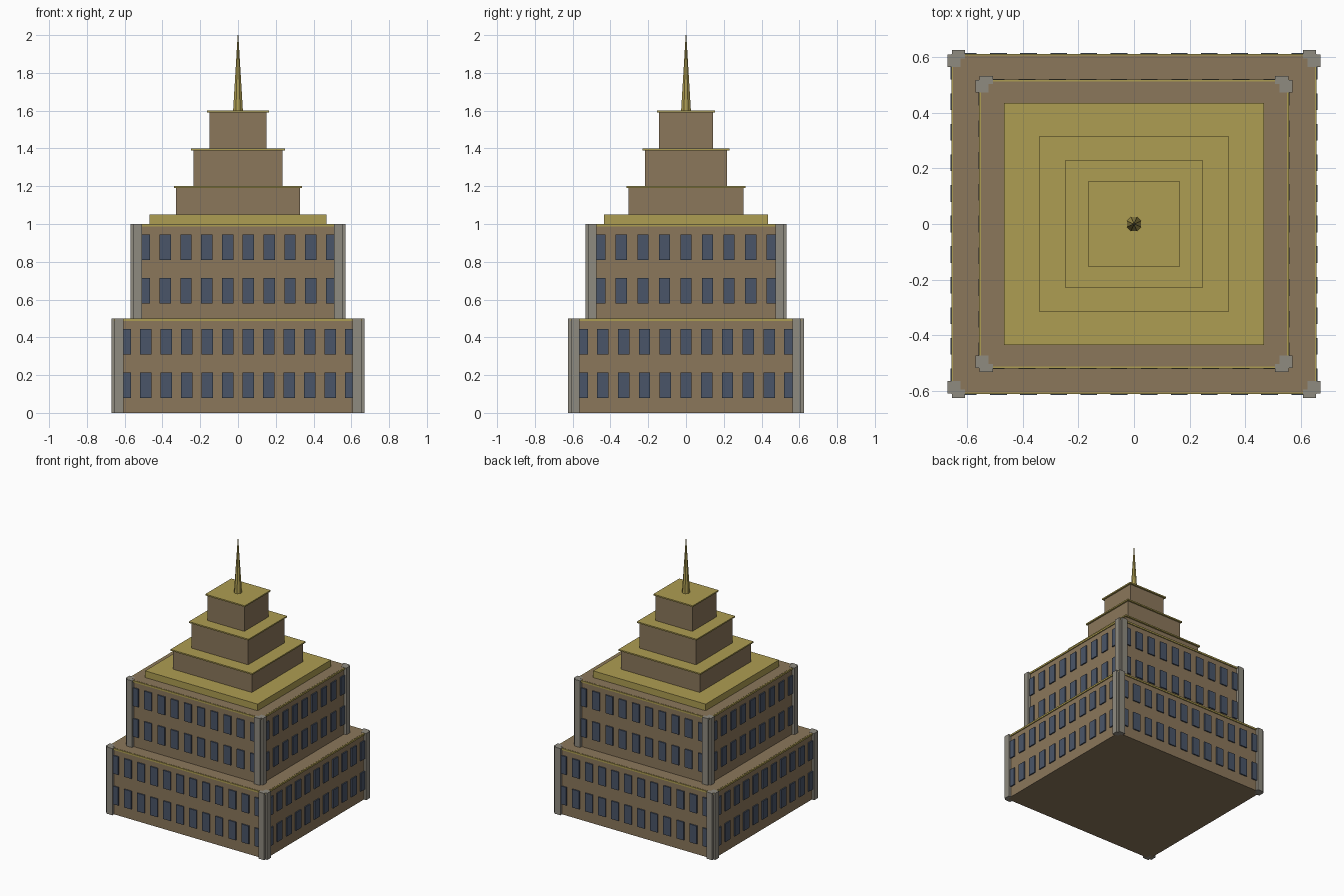
import bpy
import bmesh
from math import radians
from mathutils import Matrix, Vector

cube = bpy.data.objects.get("Cube")
if cube:
    bpy.data.objects.remove(cube, do_unlink=True)


def linear(c):
    c /= 255
    return c / 12.92 if c <= 0.04045 else ((c + 0.055) / 1.055) ** 2.4


def material(name, *rgb):
    mat = bpy.data.materials.new(name)
    colour = (*[linear(c) for c in rgb], 1)
    mat.use_nodes = True
    mat.diffuse_color = colour
    bsdf = mat.node_tree.nodes["Principled BSDF"]
    bsdf.inputs["Base Color"].default_value = colour
    return mat


stone = material("brown stone", 139, 119, 91)
brass = material("brass trim", 174, 157, 82)
grey = material("grey pier", 143, 139, 128)
glass = material("blue glass", 74, 85, 104)


def add_box(bm, low, high):
    low, high = Vector(low), Vector(high)
    size = Matrix.Diagonal((*(high - low), 1))
    bmesh.ops.create_cube(bm, size=1, matrix=Matrix.Translation((low + high) / 2) @ size)


def finish(bm, name, mat):
    bmesh.ops.recalc_face_normals(bm, faces=bm.faces)
    mesh = bpy.data.meshes.new(name)
    bm.to_mesh(mesh)
    bm.free()
    mesh.materials.append(mat)
    obj = bpy.data.objects.new(name, mesh)
    bpy.context.collection.objects.link(obj)
    return obj


def block(name, x, y, bottom, top, mat):
    """Box centred on the tower axis, given by half width and half depth."""
    bm = bmesh.new()
    add_box(bm, (-x, -y, bottom), (x, y, top))
    return finish(bm, name, mat)


def windows(name, x, y, columns, rows):
    """Raised panes on all four walls, one per equal bay."""
    bm = bmesh.new()
    for half, wall, count, turned in ((x, y, columns, False), (y, x, columns - 1, True)):
        bay = 2 * half / count
        for i in range(count):
            u = -half + bay * (i + 0.5)
            for z in rows:
                for side in (-1, 1):
                    inner, outer = sorted((side * (wall - 0.01), side * (wall + 0.009)))
                    low, high = (u - 0.03, inner), (u + 0.03, outer)
                    if turned:
                        low, high = low[::-1], high[::-1]
                    add_box(bm, (*low, z), (*high, z + 0.136))
    return finish(bm, name, glass)


def piers(name, x, y, bottom, top):
    """Notched corner piers: each is two overlapping boxes."""
    bm = bmesh.new()
    for sx in (-1, 1):
        for sy in (-1, 1):
            for x0, x1, y0, y1 in ((-0.043, 0.005, -0.01, 0.02),
                                   (-0.026, 0.02, -0.04, 0.005)):
                xs = sorted((sx * (x + x0), sx * (x + x1)))
                ys = sorted((sy * (y + y0), sy * (y + y1)))
                add_box(bm, (xs[0], ys[0], bottom), (xs[1], ys[1], top))
    return finish(bm, name, grey)


# Two windowed lower tiers with brass rims and corner piers
for name, x, y, bottom, top, columns in (("base", 0.65, 0.605, 0, 0.5, 12),
                                         ("middle", 0.55, 0.513, 0.5, 1, 10)):
    block(name + "_walls", x, y, bottom, top, stone)
    block(name + "_rim", x + 0.007, y + 0.007, top - 0.014, top - 0.001, brass)
    windows(name + "_windows", x, y, columns, (bottom + 0.079, bottom + 0.309))
    piers(name + "_piers", x, y, bottom, top + 0.001)

# Brass plinth between the lower and upper tiers
block("plinth", 0.468, 0.435, 1, 1.05, brass)

# Three stepped upper tiers, each capped by a thin brass slab
for name, x, y, bottom, top in (("lower_step", 0.328, 0.304, 1.05, 1.2),
                                ("central_step", 0.236, 0.217, 1.2, 1.4),
                                ("upper_step", 0.152, 0.142, 1.4, 1.6)):
    block(name, x, y, bottom, top - 0.01, stone)
    block(name + "_cap", x + 0.012, y + 0.012, top - 0.01, top, brass)

# Eight-sided spire
bm = bmesh.new()
bmesh.ops.create_cone(bm, cap_ends=True, segments=8, radius1=0.028, radius2=0.002, depth=0.4,
                      matrix=Matrix.Translation((0, 0, 1.8)) @ Matrix.Rotation(radians(22.5), 4, "Z"))
finish(bm, "spire", brass)
